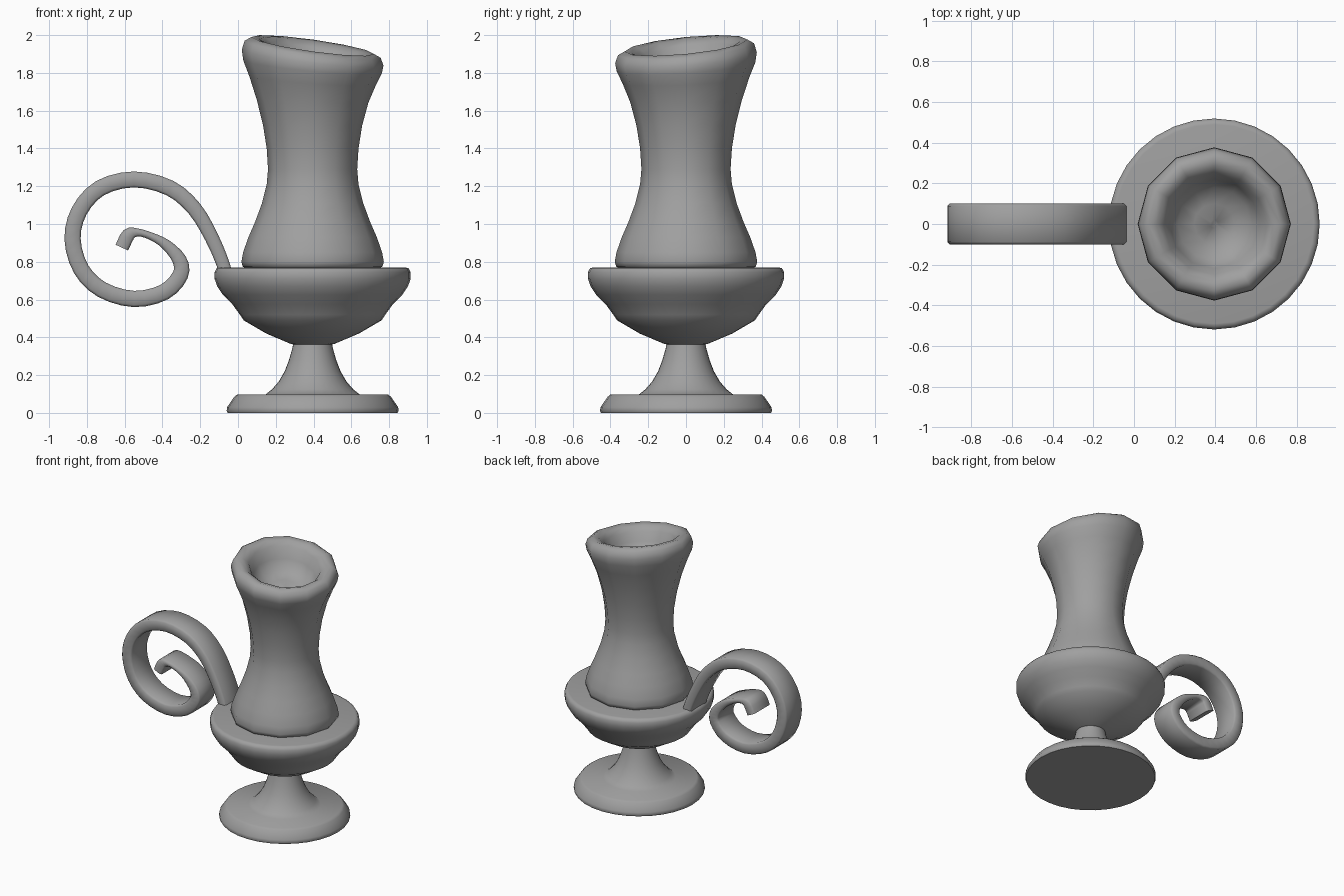
import bpy, bmesh, math
from mathutils import Vector

old = bpy.data.objects.get("Cube")
if old:
    bpy.data.objects.remove(old, do_unlink=True)

CX = 0.395  # axis of the holder and candle

grey = bpy.data.materials.new("plain grey")
grey.use_nodes = True
colour = (0.35, 0.35, 0.35, 1)
grey.diffuse_color = colour
grey.node_tree.nodes["Principled BSDF"].inputs["Base Color"].default_value = colour


def skin(name, rings, angle):
    """Join equal closed rings of points into a capped, smooth shaded tube."""
    bm = bmesh.new()
    loops = [[bm.verts.new(p) for p in ring] for ring in rings]
    for a, b in zip(loops, loops[1:]):
        for i in range(len(a)):
            j = (i + 1) % len(a)
            bm.faces.new((a[i], a[j], b[j], b[i]))
    bm.faces.new(loops[0][::-1])
    bm.faces.new(loops[-1])
    bmesh.ops.recalc_face_normals(bm, faces=bm.faces)
    mesh = bpy.data.meshes.new(name)
    bm.to_mesh(mesh)
    bm.free()
    mesh.materials.append(grey)
    obj = bpy.data.objects.new(name, mesh)
    bpy.context.collection.objects.link(obj)
    bpy.ops.object.select_all(action="DESELECT")
    obj.select_set(True)
    bpy.context.view_layer.objects.active = obj
    bpy.ops.object.shade_smooth_by_angle(angle=math.radians(angle))
    return obj


def lathe(name, profile, sides, angle, lift=lambda z, a, k: z):
    """Turn (radius, height) points about the holder axis."""
    rings = []
    for k, (r, z) in enumerate(profile):
        ring = []
        for i in range(sides):
            a = math.tau * i / sides
            ring.append((CX + r * math.cos(a), r * math.sin(a), lift(z, a, k)))
        rings.append(ring)
    return skin(name, rings, angle)


def spline(points, steps):
    """Smooth curve through all points."""
    pts = [Vector(p) for p in points]
    pts = [2 * pts[0] - pts[1]] + pts + [2 * pts[-1] - pts[-2]]
    out = []
    for a, b, c, d in zip(pts, pts[1:], pts[2:], pts[3:]):
        for s in range(steps):
            t = s / steps
            out.append(0.5 * (2 * b + (c - a) * t + (2 * a - 5 * b + 4 * c - d) * t * t
                              + (3 * b - a - 3 * c + d) * t ** 3))
    return out + [pts[-2]]


# Foot and stem
lathe("foot", [(0.45, 0), (0.455, 0.01), (0.453, 0.03), (0.415, 0.085), (0.40, 0.097),
               (0.25, 0.097), (0.215, 0.125), (0.18, 0.165), (0.148, 0.22),
               (0.125, 0.28), (0.108, 0.34), (0.10, 0.38)], 32, 40)

# Drip bowl
lathe("bowl", [(0.09, 0.36), (0.115, 0.365), (0.245, 0.42), (0.365, 0.49), (0.385, 0.52),
               (0.425, 0.575), (0.475, 0.625), (0.505, 0.67), (0.519, 0.71),
               (0.519, 0.745), (0.508, 0.766), (0.49, 0.77)], 32, 60)


# Candle: the rim rises towards the back on the handle side
def melt(z, a, k):
    weight = min(1, max(0, (z - 1.6) / 0.25))
    return z + weight * 0.055 * (1 + math.cos(a - math.radians(145)))


lathe("candle", [(0.35, 0.765), (0.37, 0.775), (0.377, 0.80), (0.368, 0.85), (0.34, 0.93),
                 (0.305, 1.01), (0.268, 1.11), (0.243, 1.21), (0.236, 1.29),
                 (0.243, 1.40), (0.262, 1.52), (0.295, 1.64), (0.335, 1.73),
                 (0.367, 1.79), (0.375, 1.83), (0.36, 1.87), (0.325, 1.89),
                 (0.285, 1.88), (0.25, 1.85), (0.22, 1.79), (0.18, 1.74),
                 (0.10, 1.715), (0.02, 1.71)], 12, 75, melt)

# Handle: x, z and half thickness along the scroll
path = [(-0.06, 0.71, 0.035), (-0.08, 0.79, 0.035), (-0.14, 0.93, 0.037),
        (-0.23, 1.08, 0.04), (-0.36, 1.19, 0.042), (-0.55, 1.236, 0.042),
        (-0.73, 1.19, 0.043), (-0.84, 1.07, 0.043), (-0.876, 0.92, 0.043),
        (-0.83, 0.76, 0.043), (-0.72, 0.652, 0.043), (-0.55, 0.603, 0.043),
        (-0.39, 0.64, 0.043), (-0.305, 0.73, 0.042), (-0.31, 0.81, 0.038),
        (-0.38, 0.89, 0.028), (-0.46, 0.935, 0.02), (-0.53, 0.955, 0.021),
        (-0.58, 0.942, 0.036), (-0.615, 0.875, 0.036)]
curve = spline(path, 3)
rings = []
for i, p in enumerate(curve):
    before, after = curve[max(i - 1, 0)], curve[min(i + 1, len(curve) - 1)]
    dx, dz = (after - before)[0], (after - before)[1]
    side = Vector((-dz, 0, dx)).normalized()
    h, w, c = p[2], 0.1, 0.012
    section = [(h - c, w), (h, w - c), (h, c - w), (h - c, -w),
               (c - h, -w), (-h, c - w), (-h, w - c), (c - h, w)]
    rings.append([Vector((p[0], y, p[1])) + side * s for s, y in section])
skin("scroll_handle", rings, 50)
